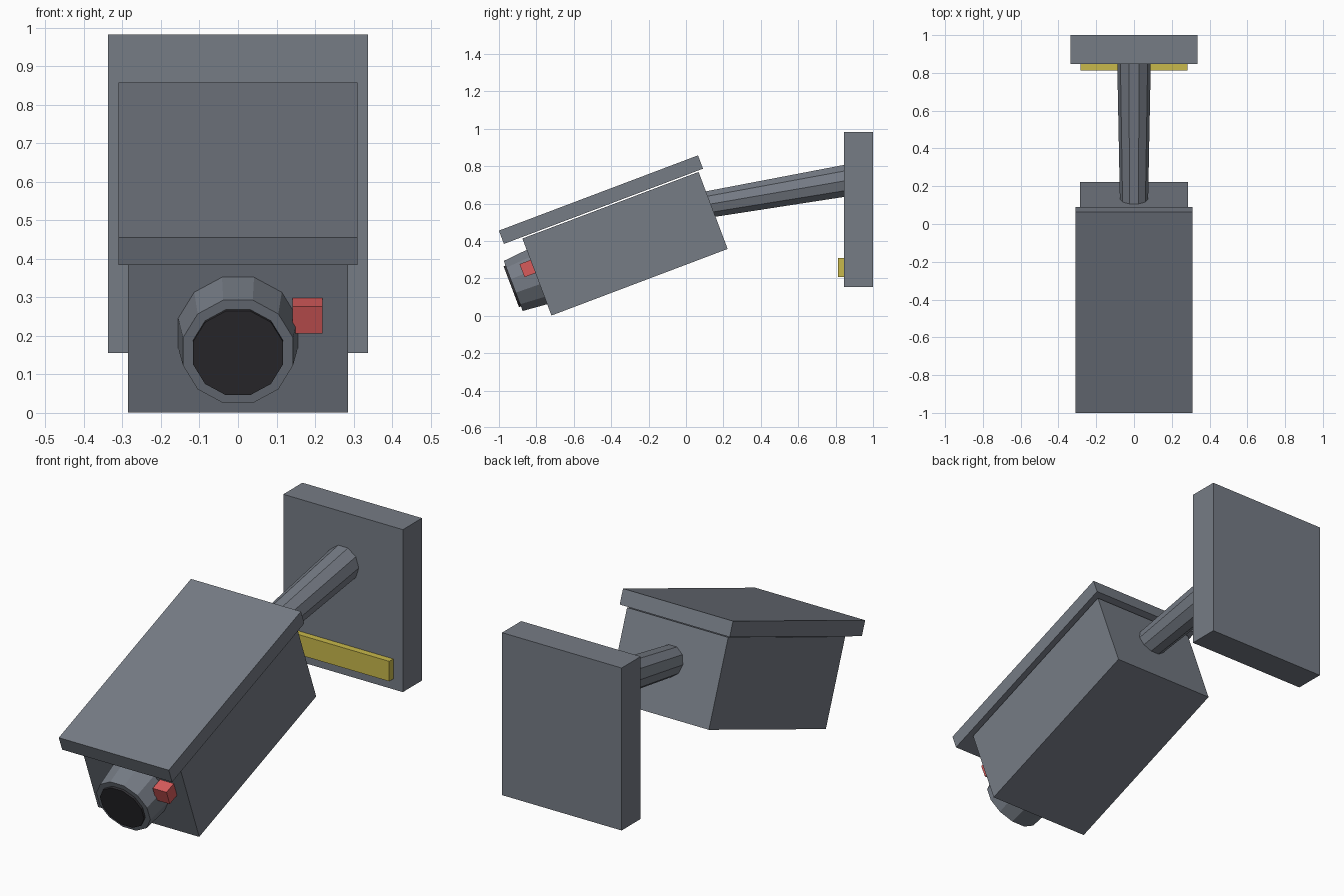
import bpy, bmesh, math
from mathutils import Matrix, Vector

cube = bpy.data.objects.get("Cube")
if cube:
    bpy.data.objects.remove(cube, do_unlink=True)


def material(name, rgb):
    m = bpy.data.materials.new(name)
    m.use_nodes = True
    m.diffuse_color = (*rgb, 1)
    m.node_tree.nodes["Principled BSDF"].inputs["Base Color"].default_value = (*rgb, 1)
    return m


grey = material("slate grey", (0.18, 0.2, 0.235))
black = material("lens black", (0.03, 0.029, 0.034))
red = material("lamp red", (0.68, 0.105, 0.105))
yellow = material("label yellow", (0.58, 0.48, 0.07))


def finish(name, bm, mat, frame):
    bmesh.ops.recalc_face_normals(bm, faces=bm.faces)
    mesh = bpy.data.meshes.new(name)
    bm.to_mesh(mesh)
    bm.free()
    mesh.materials.append(mat)
    obj = bpy.data.objects.new(name, mesh)
    obj.matrix_world = frame
    bpy.context.collection.objects.link(obj)
    return obj


def box(name, center, size, mat, frame=Matrix()):
    bm = bmesh.new()
    bmesh.ops.create_cube(bm, size=1)
    bmesh.ops.scale(bm, vec=size, verts=bm.verts)
    bmesh.ops.translate(bm, vec=center, verts=bm.verts)
    return finish(name, bm, mat, frame)


def tube(name, profile, sides, mat, frame):
    """Loft flat-topped polygon rings along local y; profile holds (y, radius)."""
    bm = bmesh.new()
    rings = []
    for y, r in profile:
        angles = [math.pi / 2 + (2 * i + 1) * math.pi / sides for i in range(sides)]
        rings.append([bm.verts.new((r * math.cos(a), y, r * math.sin(a))) for a in angles])
    for a, b in zip(rings, rings[1:]):
        for i in range(sides):
            j = (i + 1) % sides
            bm.faces.new((a[i], a[j], b[j], b[i]))
    bm.faces.new(rings[0])
    bm.faces.new(rings[-1])
    return finish(name, bm, mat, frame)


def tilted(origin, angle):
    return Matrix.Translation(origin) @ Matrix.Rotation(angle, 4, "X")


# Tilted camera housing with its sun hood
head = tilted((0, -0.326, 0.385), math.radians(20.7))
box("housing", (0, 0, 0), (0.57, 1.007, 0.44), grey, head)
box("hood", (0, -0.037, 0.266), (0.62, 1.138, 0.076), grey, head)

# Lens barrel, glass and indicator lamp on the front
tube("lens_barrel", [(-0.639, 0.148), (-0.49, 0.162)], 12, grey, head)
tube("lens_glass", [(-0.65, 0.121), (-0.62, 0.121)], 12, black, head)
box("indicator_lamp", (0.181, -0.53, 0.06), (0.078, 0.072, 0.075), red, head)

# Wall plate with its label strip
box("wall_plate", (0, 0.923, 0.569), (0.674, 0.154, 0.828), grey)
box("label_strip", (0, 0.836, 0.259), (0.566, 0.046, 0.102), yellow)

# Tapered arm joining the housing to the wall plate
start, end = Vector((0, 0.135, 0.598)), Vector((0, 0.865, 0.724))
span = end - start
arm = tilted(start, math.atan2(span.z, span.y))
tube("support_arm", [(-0.05, 0.074), (span.length, 0.089)], 10, grey, arm)
